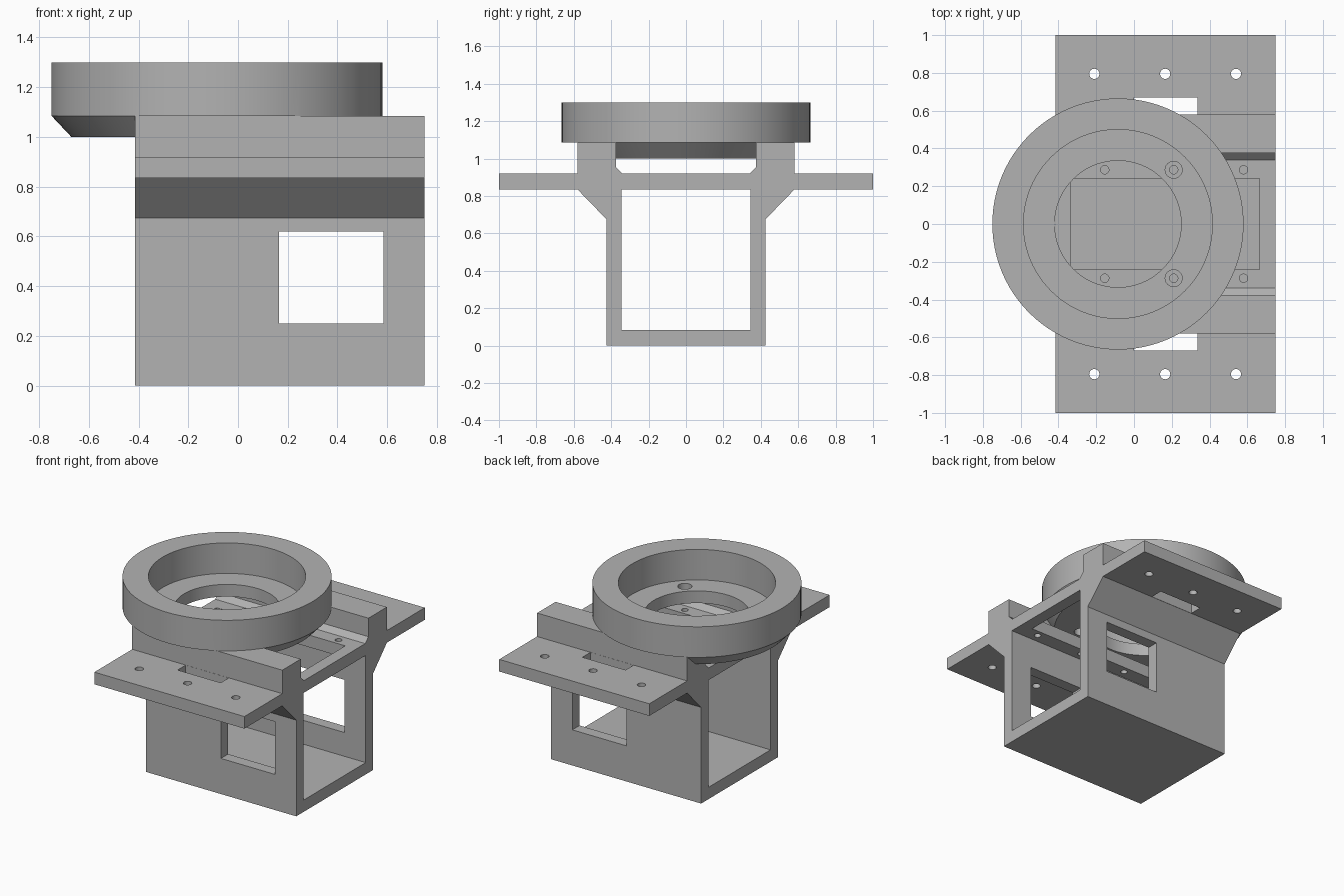
import bpy, bmesh, math
from mathutils import Matrix, Vector

if "Cube" in bpy.data.objects:
    bpy.data.objects.remove(bpy.data.objects["Cube"])

grey = bpy.data.materials.new("grey plastic")
grey.diffuse_color = (0.45, 0.45, 0.45, 1)
grey.use_nodes = True
grey.node_tree.nodes["Principled BSDF"].inputs["Base Color"].default_value = grey.diffuse_color

X0, X1 = -0.415, 0.75      # bracket ends
RX = -0.085                # ring centre
SIDES = (-1, 1)


def make(name, bm):
    bmesh.ops.recalc_face_normals(bm, faces=bm.faces)
    me = bpy.data.meshes.new(name)
    bm.to_mesh(me)
    bm.free()
    ob = bpy.data.objects.new(name, me)
    bpy.context.collection.objects.link(ob)
    me.materials.append(grey)
    return ob


def box(bm, lo, hi):
    lo, hi = Vector(lo), Vector(hi)
    m = Matrix.Translation((lo + hi) / 2) @ Matrix.Diagonal((*(hi - lo), 1))
    bmesh.ops.create_cube(bm, size=1, matrix=m)


def drill(bm, x, y, r, z0, z1):
    bmesh.ops.create_cone(bm, cap_ends=True, segments=32, radius1=r, radius2=r,
                          depth=z1 - z0, matrix=Matrix.Translation((x, y, (z0 + z1) / 2)))


def cut(ob, bm):
    cutter = make(ob.name + "_cutter", bm)
    cutter.hide_render = True
    mod = ob.modifiers.new("cut", 'BOOLEAN')
    mod.operation, mod.solver, mod.object = 'DIFFERENCE', 'EXACT', cutter
    bpy.context.view_layer.objects.active = ob
    bpy.ops.object.modifier_apply(modifier=mod.name)
    bpy.data.objects.remove(cutter)


# Bracket: box channel with flanges and rails, one cross-section along x
half = [(0.425, 0), (0.425, 0.675), (0.58, 0.835), (1, 0.835), (1, 0.92),
        (0.58, 0.92), (0.58, 1.085), (0.375, 1.085), (0.375, 0.955), (0.34, 0.92)]
outline = half + [(-y, z) for y, z in reversed(half)]
bm = bmesh.new()
face = bm.faces.new([bm.verts.new((X0, y, z)) for y, z in outline])
ext = bmesh.ops.extrude_face_region(bm, geom=[face])
bmesh.ops.translate(bm, vec=(X1 - X0, 0, 0),
                    verts=[v for v in ext["geom"] if isinstance(v, bmesh.types.BMVert)])
bracket = make("bracket", bm)

# Channel interior, open at both ends
bm = bmesh.new()
box(bm, (-1, -0.345, 0.083), (1, 0.345, 0.835))
cut(bracket, bm)

# Side windows, top opening, flange slots and screw holes
bm = bmesh.new()
box(bm, (0.165, -0.5, 0.25), (0.585, 0.5, 0.62))
box(bm, (-0.335, -0.24, 0.78), (0.665, 0.24, 0.98))
for s in SIDES:
    ys = sorted((s * 0.581, s * 0.67))
    box(bm, (0, ys[0], 0.78), (0.335, ys[1], 0.98))
    for x in (-0.21, 0.165, 0.54):
        drill(bm, x, s * 0.795, 0.027, 0.78, 0.98)
    for x in (-0.155, 0.21, 0.58):
        drill(bm, x, s * 0.287, 0.022, 0.78, 0.98)
cut(bracket, bm)

# Ring holder: lathed cup with a tapered underside
profile = [(0.335, 1.0), (0.585, 1.0), (0.665, 1.085), (0.665, 1.3),
           (0.5, 1.3), (0.5, 1.086), (0.335, 1.086)]
bm = bmesh.new()
verts = [bm.verts.new((RX + r, 0, z)) for r, z in profile]
edges = [bm.edges.new((a, b)) for a, b in zip(verts, verts[1:] + verts[:1])]
bmesh.ops.spin(bm, geom=verts + edges, cent=(RX, 0, 0), axis=(0, 0, 1),
               angle=math.tau, steps=96, use_duplicate=False)
bmesh.ops.remove_doubles(bm, verts=bm.verts, dist=1e-4)
ring = make("ring_holder", bm)

# Trim the taper flush with the rails and drill the access holes
bm = bmesh.new()
for s in SIDES:
    ys = sorted((s * 0.579, s * 0.9))
    box(bm, (-1, ys[0], 0.9), (1, ys[1], 1.085))
    drill(bm, 0.21, s * 0.287, 0.045, 0.95, 1.15)
cut(ring, bm)

# Smooth the round walls, keep edges crisp
for ob in (bracket, ring):
    bpy.ops.object.select_all(action='DESELECT')
    ob.select_set(True)
    bpy.context.view_layer.objects.active = ob
    bpy.ops.object.shade_smooth_by_angle(angle=math.radians(30))
